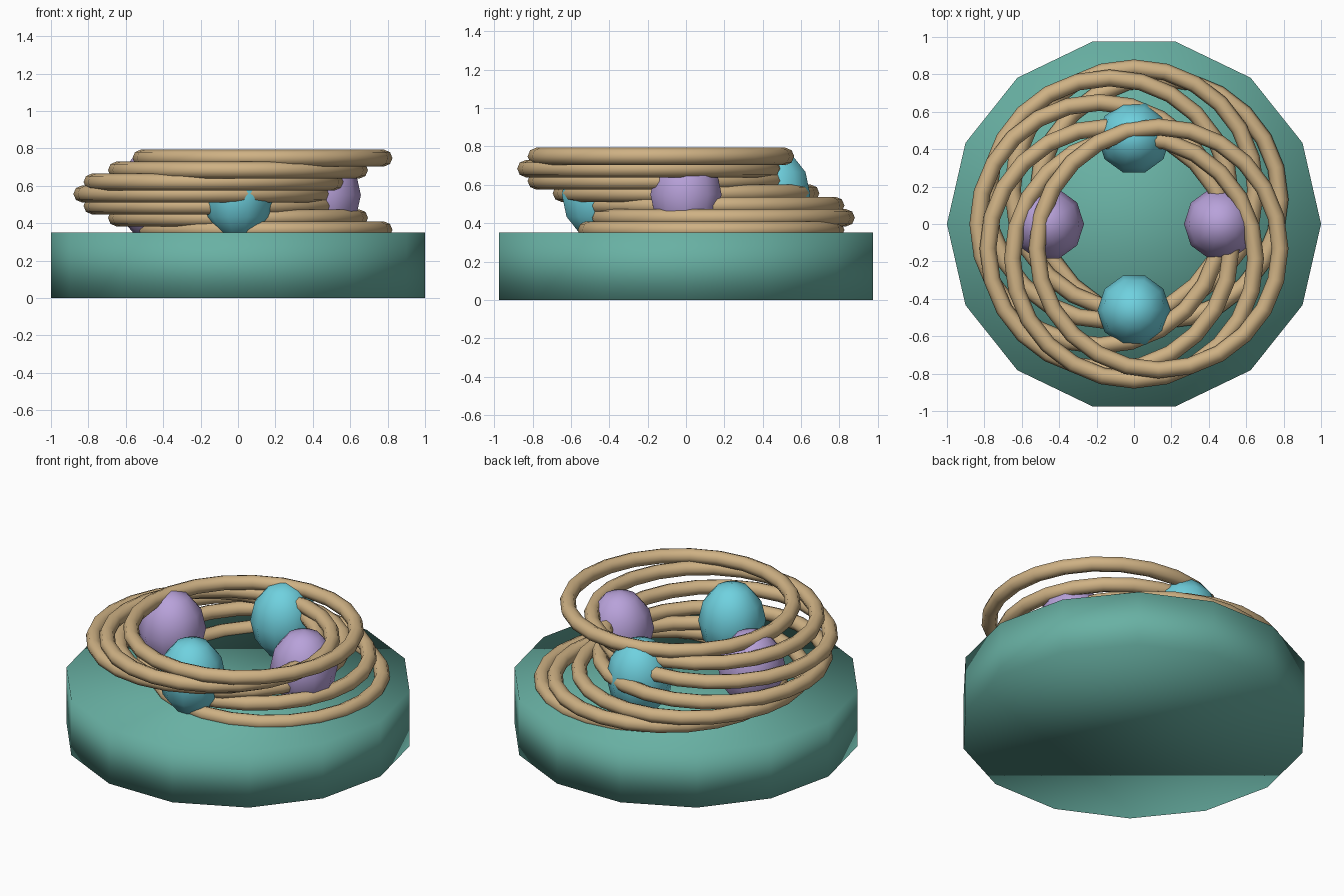
import bpy, math

if "Cube" in bpy.data.objects:
    bpy.data.objects.remove(bpy.data.objects["Cube"])


def material(name, rgb):
    mat = bpy.data.materials.new(name)
    mat.diffuse_color = (*rgb, 1)
    mat.use_nodes = True
    mat.node_tree.nodes["Principled BSDF"].inputs["Base Color"].default_value = mat.diffuse_color
    return mat


TEAL = material("teal", (0.14, 0.44, 0.37))
STRAW = material("straw", (0.62, 0.44, 0.23))
BLUE = material("sky_blue", (0.16, 0.64, 0.74))
LILAC = material("lilac", (0.48, 0.36, 0.70))


def finish(name, mat):
    obj = bpy.context.object
    obj.name = name
    obj.data.materials.append(mat)
    bpy.ops.object.shade_smooth()
    return obj


# 14-sided base, a corner pointing along +x
bpy.ops.mesh.primitive_cylinder_add(vertices=14, radius=1, depth=0.35,
                                    location=(0, 0, 0.175),
                                    rotation=(0, 0, math.pi / 2))
finish("base", TEAL)

# Nest rings, each one shifted an eighth turn further round and stacked upwards
for i in range(8):
    a = i * math.pi / 4
    bpy.ops.mesh.primitive_torus_add(
        major_radius=0.65, minor_radius=0.045,
        major_segments=24, minor_segments=8,
        location=(0.185 * math.cos(a), 0.185 * math.sin(a), 0.30 + 0.064 * i))
    finish(f"nest_ring_{i + 1}", STRAW)

# Four upright eggs with alternating colours, sunk slightly into the base
for i in range(4):
    a = i * math.pi / 2
    bpy.ops.mesh.primitive_uv_sphere_add(
        segments=10, ring_count=6, radius=0.195,
        location=(0.462 * math.cos(a), 0.462 * math.sin(a), 0.55),
        rotation=(0, 0, math.pi / 2))
    egg = finish(f"egg_{i + 1}", BLUE if i % 2 else LILAC)
    egg.scale.z = 1.2
